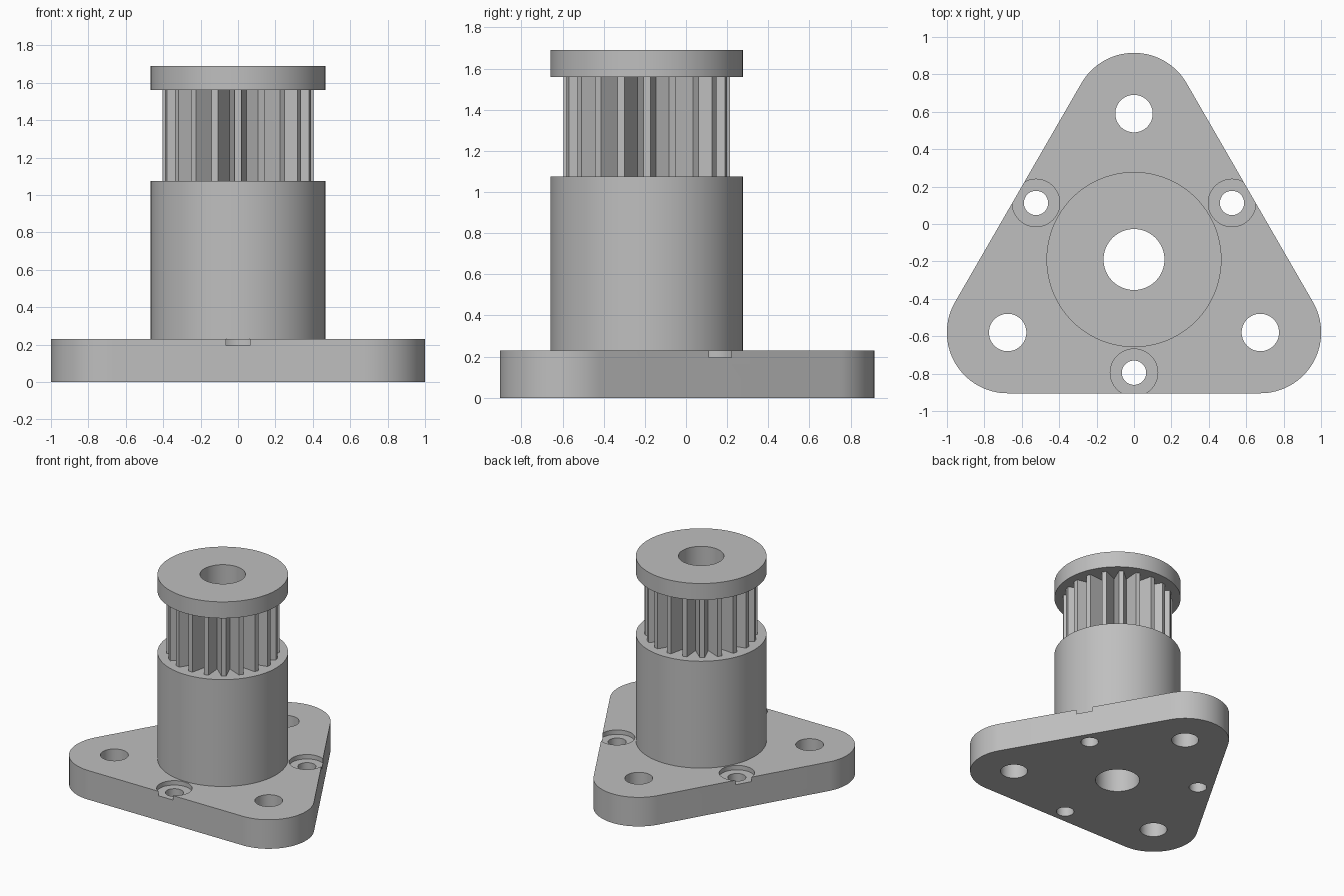
import bpy
import bmesh
from math import sin, cos, pi, radians

if "Cube" in bpy.data.objects:
    bpy.data.objects.remove(bpy.data.objects["Cube"], do_unlink=True)

AXIS_Y = -0.19      # shaft axis position
BASE_TOP = 0.23
HUB_TOP = 1.075
GEAR_TOP = 1.56
FLANGE_TOP = 1.69

grey = bpy.data.materials.new("plain grey")
grey.use_nodes = True
grey.diffuse_color = (0.52, 0.52, 0.52, 1)
grey.node_tree.nodes["Principled BSDF"].inputs["Base Color"].default_value = (0.52, 0.52, 0.52, 1)


def polar(radius, degrees, centre=(0, AXIS_Y)):
    a = radians(degrees)
    return centre[0] + radius * cos(a), centre[1] + radius * sin(a)


def circle(radius, centre=(0, AXIS_Y), sides=96):
    return [polar(radius, 360 * i / sides, centre) for i in range(sides)]


def prism(name, outline, bottom, top):
    """Extrude a closed outline between two heights."""
    bm = bmesh.new()
    face = bm.faces.new([bm.verts.new((x, y, bottom)) for x, y in outline])
    result = bmesh.ops.extrude_face_region(bm, geom=[face])
    moved = [v for v in result["geom"] if isinstance(v, bmesh.types.BMVert)]
    bmesh.ops.translate(bm, verts=moved, vec=(0, 0, top - bottom))
    bmesh.ops.recalc_face_normals(bm, faces=bm.faces)
    mesh = bpy.data.meshes.new(name)
    bm.to_mesh(mesh)
    bm.free()
    mesh.materials.append(grey)
    obj = bpy.data.objects.new(name, mesh)
    bpy.context.collection.objects.link(obj)
    return obj


def drill(obj, radius, centre=(0, AXIS_Y), bottom=-0.5, top=2.5):
    """Cut a round hole and discard the cutter."""
    cutter = prism("hole_cutter", circle(radius, centre, 64), bottom, top)
    cutter.hide_render = True
    mod = obj.modifiers.new("hole", "BOOLEAN")
    mod.operation = "DIFFERENCE"
    mod.solver = "EXACT"
    mod.object = cutter
    bpy.context.view_layer.update()
    graph = bpy.context.evaluated_depsgraph_get()
    cut_mesh = bpy.data.meshes.new_from_object(obj.evaluated_get(graph))
    obj.modifiers.clear()
    obj.data = cut_mesh
    bpy.data.objects.remove(cutter, do_unlink=True)


# Triangular base with rounded corners
corners = [polar(0.78, a) for a in (-30, 90, 210)]
outline = []
for corner, middle in zip(corners, (-30, 90, 210)):
    outline += [polar(0.325, middle - 60 + 120 * i / 32, corner) for i in range(33)]
base = prism("base_plate", outline, 0, BASE_TOP)

# Corner holes, and counterbored screw holes at the side midpoints
for corner in corners:
    drill(base, 0.1, corner)
for angle in (30, 150, 270):
    spot = polar(0.605, angle)
    drill(base, 0.127, spot, bottom=0.195)
    drill(base, 0.065, spot)

# Toothed pulley: narrow flat tips with V-shaped grooves
TEETH = 20
tooth_outline = []
for i in range(TEETH):
    a = 360 * i / TEETH
    tooth_outline += [polar(0.405, a - 2.5), polar(0.405, a + 2.5),
                      polar(0.288, a + 180 / TEETH)]

hub = prism("hub", circle(0.468), BASE_TOP, HUB_TOP)
gear = prism("toothed_pulley", tooth_outline, HUB_TOP, GEAR_TOP)
flange = prism("top_flange", circle(0.468), GEAR_TOP, FLANGE_TOP)

# Shaft bore through everything
parts = [base, hub, gear, flange]
for part in parts:
    drill(part, 0.163)

# Smooth round walls, crisp edges
for part in parts:
    bpy.ops.object.select_all(action="DESELECT")
    part.select_set(True)
    bpy.context.view_layer.objects.active = part
    bpy.ops.object.shade_smooth_by_angle(angle=radians(30))
